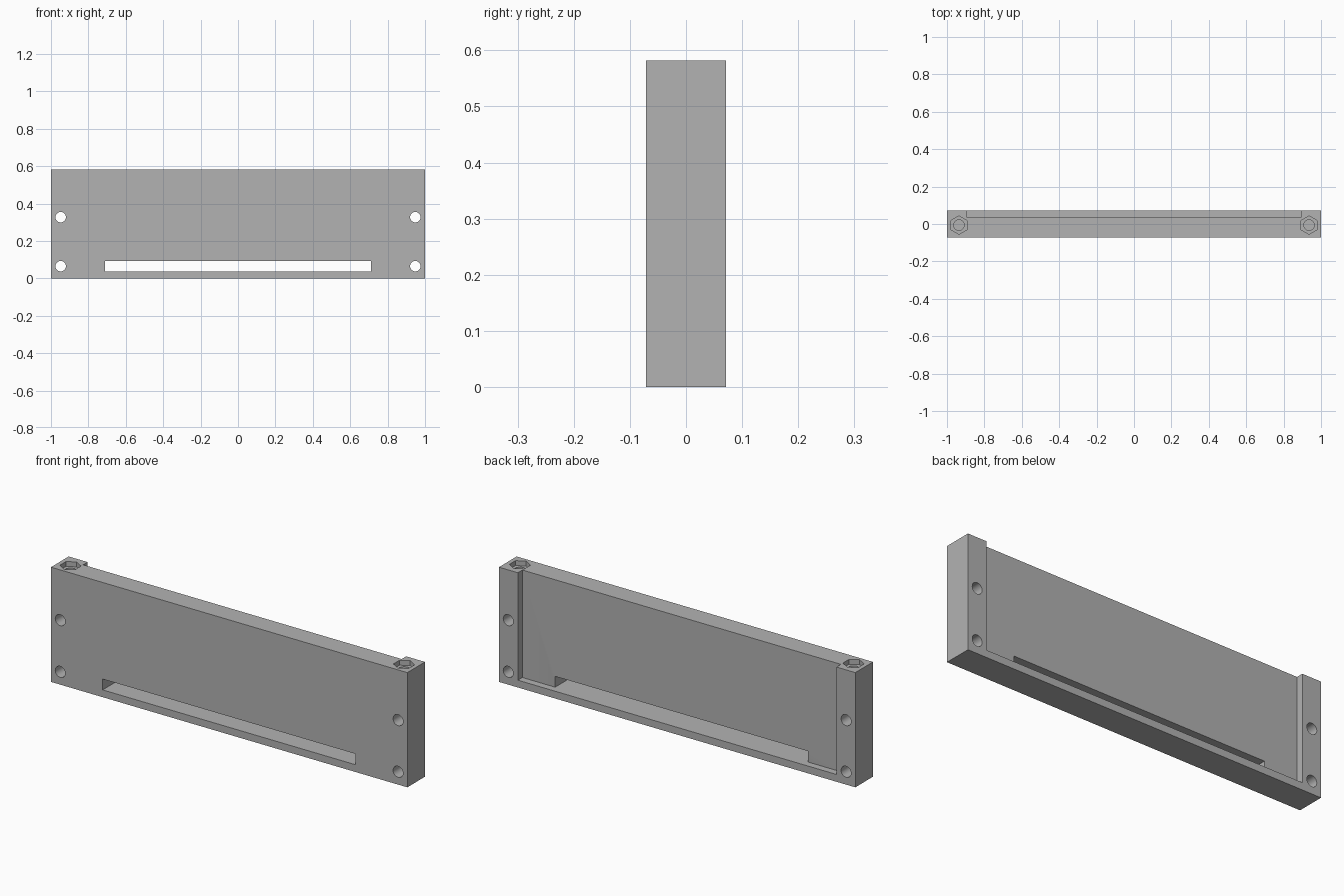
import bpy
import math

default = bpy.data.objects.get("Cube")
if default:
    bpy.data.objects.remove(default, do_unlink=True)

LENGTH, DEPTH, HEIGHT = 2.0, 0.142, 0.582
FLOOR = 0.037          # height of the recess floor and slot bottom
RECESS_Y = 0.035       # rear face of the thin panel
HOLE_R = 0.028


def box(name, lo, hi):
    bpy.ops.mesh.primitive_cube_add(size=1, location=[(a + b) / 2 for a, b in zip(lo, hi)])
    ob = bpy.context.object
    ob.name = name
    ob.scale = [b - a for a, b in zip(lo, hi)]
    bpy.ops.object.transform_apply(location=True, rotation=False, scale=True)
    return ob


def prism(name, sides, radius, depth, centre, rotation=(0, 0, 0)):
    bpy.ops.mesh.primitive_cylinder_add(vertices=sides, radius=radius, depth=depth,
                                        location=centre, rotation=rotation)
    ob = bpy.context.object
    ob.name = name
    return ob


def cut(target, cutter):
    cutter.hide_render = True
    mod = target.modifiers.new("cut", 'BOOLEAN')
    mod.operation = 'DIFFERENCE'
    mod.solver = 'EXACT'
    mod.object = cutter
    bpy.context.view_layer.objects.active = target
    bpy.ops.object.modifier_apply(modifier=mod.name)
    bpy.data.objects.remove(cutter, do_unlink=True)


# Solid bracket body
body = box("mounting_panel", (-LENGTH / 2, -DEPTH / 2, 0), (LENGTH / 2, DEPTH / 2, HEIGHT))

# Rear recess, open at the top, leaving two end posts and a bottom ledge
cut(body, box("recess_cutter", (-0.894, RECESS_Y, FLOOR), (0.894, 0.2, 0.8)))

# Long slot through the panel, level with the ledge
cut(body, box("slot_cutter", (-0.71, -0.2, FLOOR), (0.71, 0.2, 0.092)))

for side in (-1, 1):
    # Two through holes in each end post
    for z in (0.065, 0.327):
        cut(body, prism("hole_cutter", 32, HOLE_R, 0.5, (side * 0.948, 0, z),
                        (math.pi / 2, 0, 0)))
    # Hexagonal nut pocket with a blind bore below it
    x, y = side * 0.936, -0.006
    cut(body, prism("nut_pocket_cutter", 6, 0.049, 0.05, (x, y, HEIGHT)))
    cut(body, prism("bore_cutter", 32, HOLE_R, 0.3, (x, y, HEIGHT)))

# Plain grey finish
grey = bpy.data.materials.new("plain_grey")
grey.use_nodes = True
colour = (0.448, 0.448, 0.448, 1)
grey.diffuse_color = colour
grey.node_tree.nodes["Principled BSDF"].inputs["Base Color"].default_value = colour
body.data.materials.clear()
body.data.materials.append(grey)

bpy.ops.object.select_all(action='DESELECT')
body.select_set(True)
bpy.context.view_layer.objects.active = body
bpy.ops.object.shade_smooth_by_angle(angle=math.radians(30))
